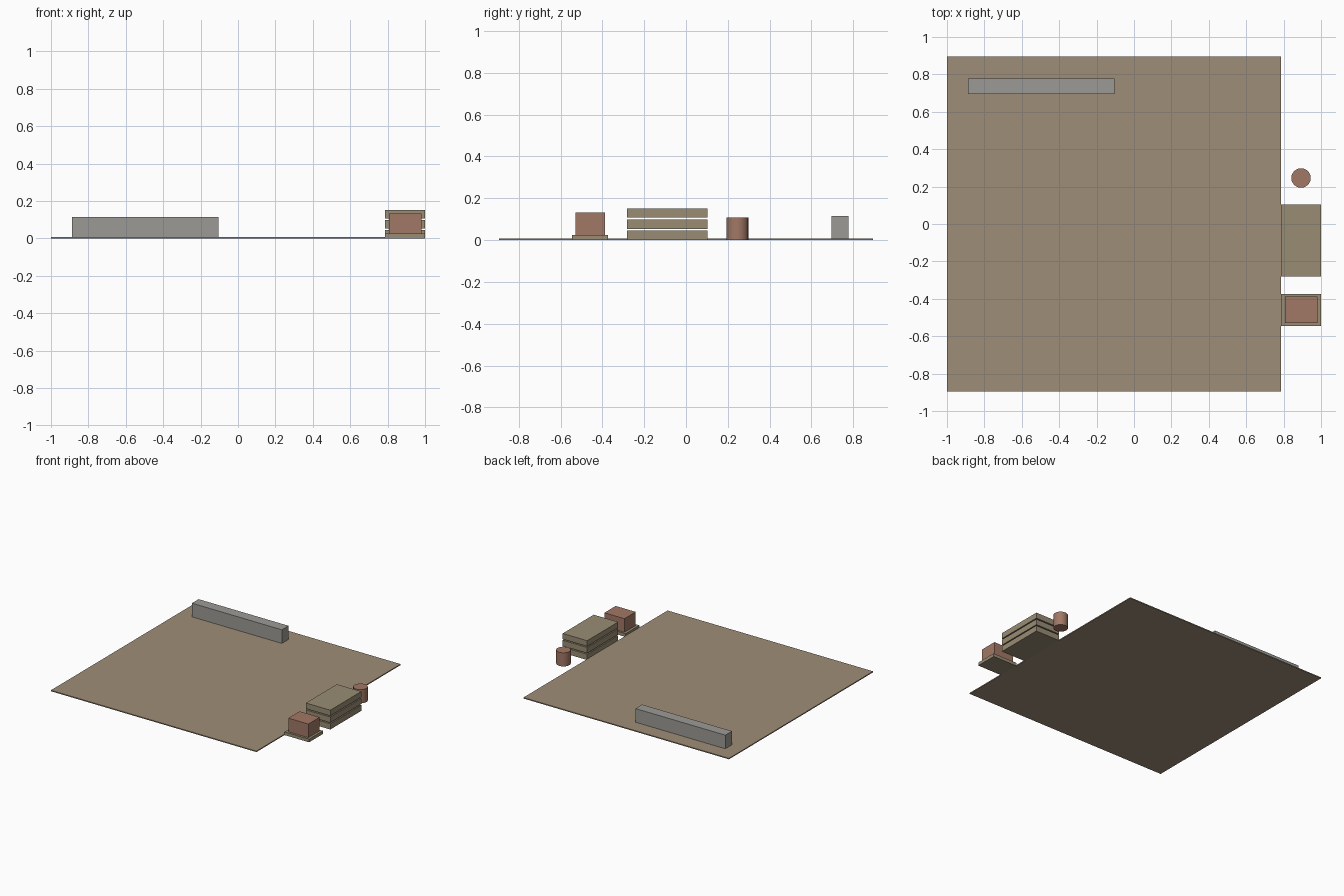
import bpy
import bmesh
from mathutils import Vector, Matrix

cube = bpy.data.objects.get("Cube")
if cube:
    bpy.data.objects.remove(cube, do_unlink=True)


def material(name, rgb):
    mat = bpy.data.materials.new(name)
    mat.use_nodes = True
    colour = (*rgb, 1)
    mat.diffuse_color = colour
    mat.node_tree.nodes["Principled BSDF"].inputs["Base Color"].default_value = colour
    return mat


def finish(name, bm, mat):
    mesh = bpy.data.meshes.new(name)
    bm.to_mesh(mesh)
    bm.free()
    mesh.materials.append(mat)
    obj = bpy.data.objects.new(name, mesh)
    bpy.context.collection.objects.link(obj)
    return obj


def box(name, low, high, mat):
    low, high = Vector(low), Vector(high)
    bm = bmesh.new()
    bmesh.ops.create_cube(bm, size=1)
    bmesh.ops.scale(bm, vec=high - low, verts=bm.verts)
    bmesh.ops.translate(bm, vec=(low + high) / 2, verts=bm.verts)
    return finish(name, bm, mat)


earth = material("sandy earth", (0.342, 0.270, 0.188))
timber = material("weathered timber", (0.314, 0.262, 0.174))
concrete = material("grey concrete", (0.332, 0.323, 0.301))
brick = material("brick red", (0.361, 0.188, 0.133))

# Ground slab and the low wall standing on it
FLOOR = 0.008
box("ground_slab", (-1, -0.895, 0), (0.787, 0.895, FLOOR), earth)
box("low_wall", (-0.887, 0.695, FLOOR), (-0.105, 0.778, 0.115), concrete)

# Stack of spaced planks beside the slab
for i in range(3):
    z = i * 0.0535
    box(f"plank_{i + 1}", (0.787, -0.282, z), (1, 0.103, z + 0.045), timber)

# Pallet carrying a block of bricks
box("pallet", (0.787, -0.545, 0), (1, -0.373, 0.025), timber)
box("brick_block", (0.807, -0.528, 0.025), (0.981, -0.388, 0.132), brick)

# Barrel
bm = bmesh.new()
bmesh.ops.create_cone(bm, cap_ends=True, segments=24, radius1=0.052, radius2=0.052,
                      depth=0.107, matrix=Matrix.Translation((0.893, 0.246, 0.0535)))
barrel = finish("barrel", bm, brick)
bpy.context.view_layer.objects.active = barrel
barrel.select_set(True)
bpy.ops.object.shade_smooth_by_angle()
